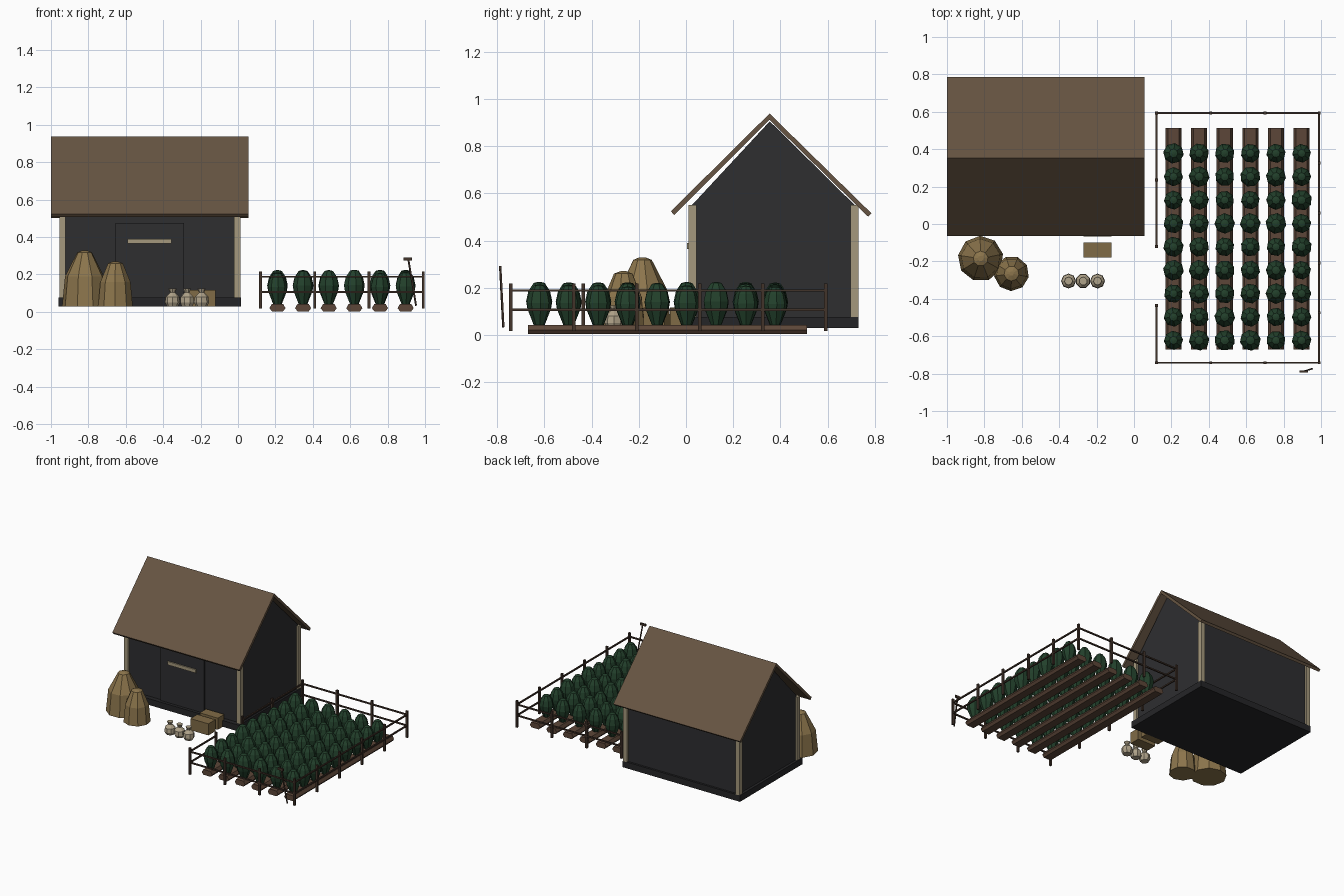
import bpy, bmesh, math, random
from mathutils import Vector

if "Cube" in bpy.data.objects:
    bpy.data.objects.remove(bpy.data.objects["Cube"])

random.seed(4)


def material(name, r, g, b):
    lin = [((c / 255 + 0.055) / 1.055) ** 2.4 for c in (r, g, b)]
    m = bpy.data.materials.new(name)
    m.diffuse_color = (*lin, 1)
    m.use_nodes = True
    m.node_tree.nodes["Principled BSDF"].inputs["Base Color"].default_value = m.diffuse_color
    return m


ROOF = material("roof brown", 102, 84, 66)
WALL = material("charcoal wall", 46, 46, 48)
BASE = material("dark stone", 37, 37, 39)
TIMBER = material("pale timber", 165, 153, 125)
HAY = material("straw", 140, 117, 76)
CRATE = material("crate wood", 128, 107, 70)
SACK = material("sack cloth", 176, 163, 138)
LEAF = material("crop green", 34, 64, 43)
SOIL = material("soil brown", 92, 70, 56)
FENCE = material("fence brown", 66, 51, 42)


def finish(name, bm, mat):
    bmesh.ops.recalc_face_normals(bm, faces=bm.faces)
    mesh = bpy.data.meshes.new(name)
    bm.to_mesh(mesh)
    bm.free()
    mesh.materials.append(mat)
    obj = bpy.data.objects.new(name, mesh)
    bpy.context.collection.objects.link(obj)
    return obj


def add_box(bm, x, y, z):
    v = bmesh.ops.create_cube(bm, size=1)["verts"]
    for p in v:
        p.co = Vector([(a + b) / 2 + c * (b - a) for (a, b), c in zip((x, y, z), p.co)])


def boxes(name, mat, *items):
    bm = bmesh.new()
    for item in items:
        add_box(bm, *item)
    return finish(name, bm, mat)


def extrude(name, mat, points, direction):
    """Extrude a closed 3D polygon along a direction."""
    bm = bmesh.new()
    face = bm.faces.new([bm.verts.new(p) for p in points])
    geo = bmesh.ops.extrude_face_region(bm, geom=[face])["geom"]
    bmesh.ops.translate(bm, vec=direction,
                        verts=[g for g in geo if isinstance(g, bmesh.types.BMVert)])
    return finish(name, bm, mat)


def add_lathe(bm, profile, cx, cy, sides, turn=0.0):
    """Stack of faceted rings given as (radius, height), closed at both ends."""
    rings = []
    for r, z in profile:
        rings.append([bm.verts.new((cx + r * math.cos(turn + math.tau * i / sides),
                                    cy + r * math.sin(turn + math.tau * i / sides), z))
                      for i in range(sides)])
    for lo, hi in zip(rings, rings[1:]):
        for i in range(sides):
            j = (i + 1) % sides
            bm.faces.new((lo[i], lo[j], hi[j], hi[i]))
    bm.faces.new(rings[0])
    bm.faces.new(rings[-1])


def add_bar(bm, a, b, half):
    """Square bar between two points."""
    a, b = Vector(a), Vector(b)
    v = bmesh.ops.create_cube(bm, size=1)["verts"]
    rot = (b - a).to_track_quat('Z', 'Y')
    for p in v:
        p.co = (a + b) / 2 + rot @ Vector((p.co.x * 2 * half, p.co.y * 2 * half,
                                           p.co.z * (b - a).length))


# Barn: floor, gabled body, corner posts, roof, door
boxes("barn_floor", BASE, ((-0.96, 0.015), (-0.01, 0.73), (0.03, 0.077)))
extrude("barn_walls", WALL,
        [(-0.94, 0.025, 0.07), (-0.94, 0.715, 0.07), (-0.94, 0.715, 0.55),
         (-0.94, 0.355, 0.905), (-0.94, 0.025, 0.55)], (0.94, 0, 0))
boxes("corner_posts", TIMBER,
      *[((x, x + 0.034), (y, y + 0.034), (0.076, 0.55))
        for x in (-0.955, -0.021) for y in (0.01, 0.696)])
extrude("roof", ROOF,
        [(-1, -0.064, 0.524), (-1, 0.354, 0.938), (-1, 0.786, 0.515),
         (-1, 0.772, 0.501), (-1, 0.354, 0.911), (-1, -0.05, 0.508)], (1.055, 0, 0))
boxes("barn_door", WALL, ((-0.655, -0.29), (0.013, 0.03), (0.077, 0.475)))
boxes("door_bar", TIMBER, ((-0.59, -0.355), (0.004, 0.014), (0.365, 0.39)))

# Hay stacks
for name, cx, cy, prof, turn in (
        ("large_haystack", -0.82, -0.185,
         [(0.122, 0.03), (0.106, 0.19), (0.04, 0.318), (0.015, 0.328)], 0.2),
        ("small_haystack", -0.655, -0.265,
         [(0.094, 0.03), (0.082, 0.16), (0.04, 0.26), (0.012, 0.27)], 0.5)):
    bm = bmesh.new()
    add_lathe(bm, prof, cx, cy, 9, turn)
    finish(name, bm, HAY)

# Sacks with pinched necks
bm = bmesh.new()
for k, cx in enumerate((-0.35, -0.272, -0.195)):
    add_lathe(bm, [(0.03, 0.03), (0.04, 0.05), (0.037, 0.08), (0.014, 0.103), (0.022, 0.124)],
              cx, -0.305, 8, k * 0.4)
finish("sacks", bm, SACK)

# Crates
boxes("crates", CRATE, ((-0.27, -0.12), (-0.18, -0.098), (0.03, 0.117)),
      ((-0.27, -0.12), (-0.068, 0.008), (0.03, 0.117)))

# Crop beds and plants
rows = [0.211 + 0.137 * i for i in range(6)]
section = [(-0.03, 0.003), (0.03, 0.003), (0.043, 0.02), (0.03, 0.043), (-0.03, 0.043), (-0.043, 0.02)]
for x in rows:
    extrude("crop_bed", SOIL, [(x + dx, -0.67, z) for dx, z in section], (0, 1.183, 0))
bm = bmesh.new()
for x in rows:
    for k in range(9):
        s = random.uniform(0.96, 1.08)
        prof = [(0.021, 0.04), (0.047, 0.105), (0.052, 0.135), (0.043, 0.175), (0.022, 0.207), (0.006, 0.211)]
        add_lathe(bm, [(r * s, 0.04 + (z - 0.04) * s) for r, z in prof],
                  x, -0.622 + 0.125 * k, 8, random.uniform(0, 0.8))
finish("crop_plants", bm, LEAF)

# Fence with a gap on the left side
X0, X1, Y0, Y1 = 0.12, 0.99, -0.742, 0.593
thirds = [X0 + (X1 - X0) * i / 3 for i in range(4)]
posts = [(x, y) for x in thirds for y in (Y0, Y1)]
posts += [(X1, Y0 + (Y1 - Y0) * i / 5) for i in range(1, 5)]
posts += [(X0, 0.235), (X0, -0.12), (X0, -0.435)]
bm = bmesh.new()
for x, y in posts:
    add_bar(bm, (x, y, 0.017), (x, y, 0.217), 0.0075)
finish("fence_posts", bm, FENCE)
bm = bmesh.new()
for z in (0.106, 0.188):
    for a, b in (((X0, Y0), (X1, Y0)), ((X0, Y1), (X1, Y1)), ((X1, Y0), (X1, Y1)),
                 ((X0, -0.12), (X0, Y1)), ((X0, Y0), (X0, -0.435))):
        add_bar(bm, (*a, z), (*b, z), 0.005)
finish("fence_rails", bm, FENCE)

# Hoe leaning at the front corner
bm = bmesh.new()
add_bar(bm, (0.952, -0.774, 0.033), (0.91, -0.787, 0.285), 0.004)
add_box(bm, (0.885, 0.93), (-0.793, -0.782), (0.275, 0.292))
finish("hoe", bm, FENCE)
